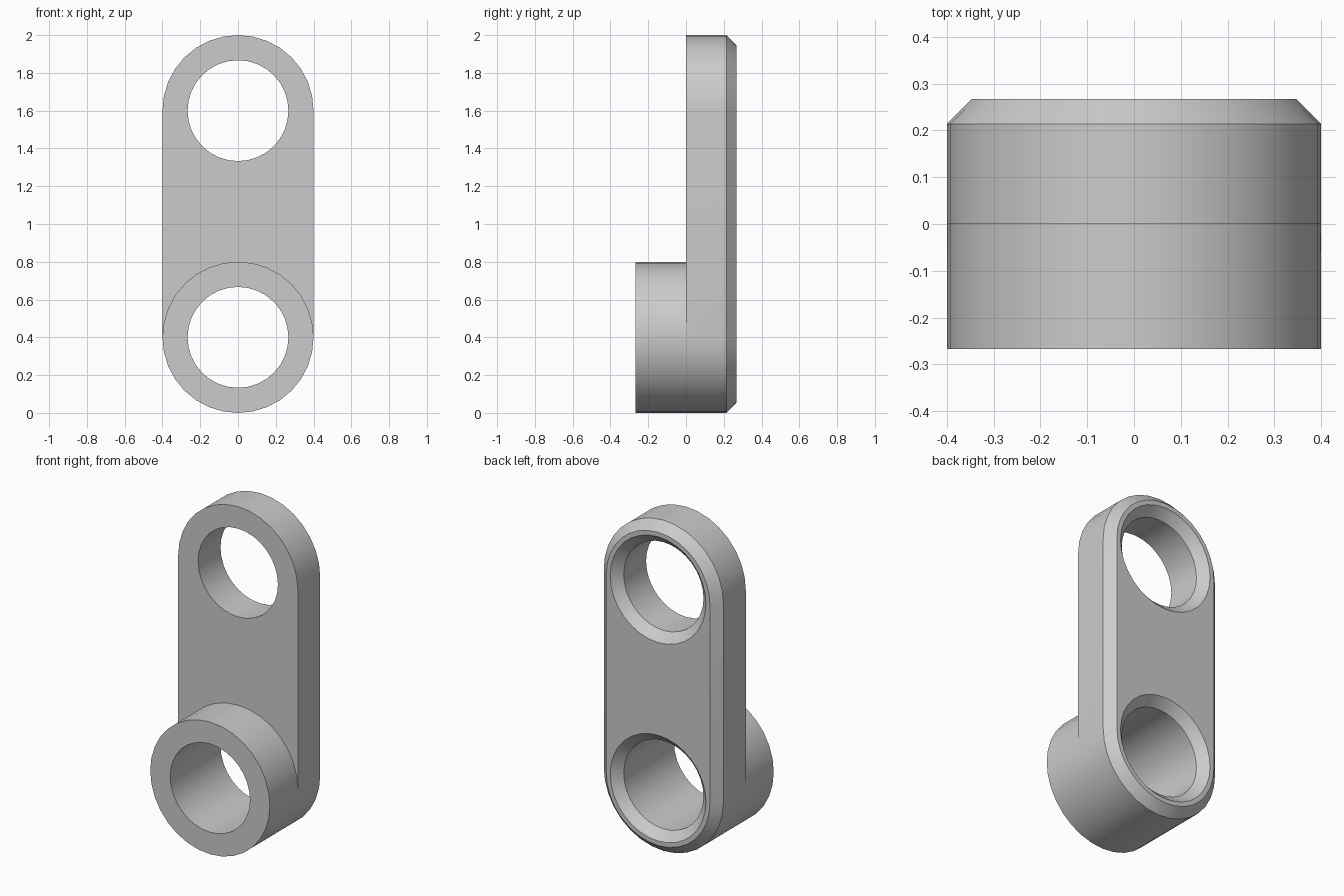
import bpy
import bmesh
from math import sin, cos, pi, radians

cube = bpy.data.objects.get("Cube")
if cube:
    bpy.data.objects.remove(cube, do_unlink=True)

HALF = 16                       # segments per half circle
R, HOLE = 0.4, 0.267            # outer and hole radius
LOW, HIGH = 0.4, 1.6            # heights of the two hole centres
FRONT, BACK = -0.267, 0.267
CH = 0.053                      # chamfer size

bm = bmesh.new()


def arc(radius, y, z, start, stop):
    """Vertices on a circle from step start to step stop."""
    return [bm.verts.new((radius * cos(pi * i / HALF), y, z + radius * sin(pi * i / HALF)))
            for i in range(start, stop + 1)]


def circle(radius, y, z):
    return arc(radius, y, z, 0, 2 * HALF - 1)


def stadium(radius, y):
    return arc(radius, y, HIGH, 0, HALF) + arc(radius, y, LOW, HALF, 2 * HALF)


def skin(a, b, closed=True):
    """Quads between two matching rows of vertices."""
    n = len(a)
    for i in range(n if closed else n - 1):
        j = (i + 1) % n
        bm.faces.new((a[i], a[j], b[j], b[i]))


def fill(normal, *loops):
    """Flat face bounded by the first loop, with the others as holes."""
    edges = []
    for loop in loops:
        for a, b in zip(loop, loop[1:] + loop[:1]):
            edges.append(bm.edges.get((a, b)) or bm.edges.new((a, b)))
    bmesh.ops.triangle_fill(bm, use_beauty=True, use_dissolve=False, edges=edges, normal=normal)


def drill(z, y_start):
    """Hole wall with a countersink at the back; returns its end loops."""
    rows = [circle(HOLE, y_start, z), circle(HOLE, BACK - CH, z), circle(HOLE + CH, BACK, z)]
    skin(rows[0], rows[1])
    skin(rows[1], rows[2])
    return rows[0], rows[2]


# Plate sides and back chamfer
base, shoulder, rim = stadium(R, 0), stadium(R, BACK - CH), stadium(R - CH, BACK)
skin(base, shoulder)
skin(shoulder, rim)
top, bottom = base[:HALF + 1], base[HALF + 1:]

# Boss sides: the lower half continues the plate, the upper half stands on it
boss_arc = arc(R, 0, LOW, 1, HALF - 1)
boss_base = [bottom[-1]] + boss_arc + bottom[:-1]
boss_front = circle(R, FRONT, LOW)
skin(boss_base, boss_front)

# Holes
low_front, low_back = drill(LOW, FRONT)
high_front, high_back = drill(HIGH, 0)

# Flat faces
skin(boss_front, low_front)
fill((0, -1, 0), top + [bottom[0]] + boss_arc[::-1] + [bottom[-1]], high_front)
fill((0, 1, 0), rim, low_back, high_back)

bmesh.ops.recalc_face_normals(bm, faces=bm.faces[:])
mesh = bpy.data.meshes.new("link_arm")
bm.to_mesh(mesh)
bm.free()

# Material
grey = bpy.data.materials.new("light grey")
grey.use_nodes = True
colour = (0.6, 0.6, 0.6, 1)
grey.diffuse_color = colour
grey.node_tree.nodes["Principled BSDF"].inputs["Base Color"].default_value = colour
mesh.materials.append(grey)

link = bpy.data.objects.new("link_arm", mesh)
bpy.context.collection.objects.link(link)
bpy.ops.object.select_all(action="DESELECT")
link.select_set(True)
bpy.context.view_layer.objects.active = link
bpy.ops.object.shade_smooth_by_angle(angle=radians(30))
